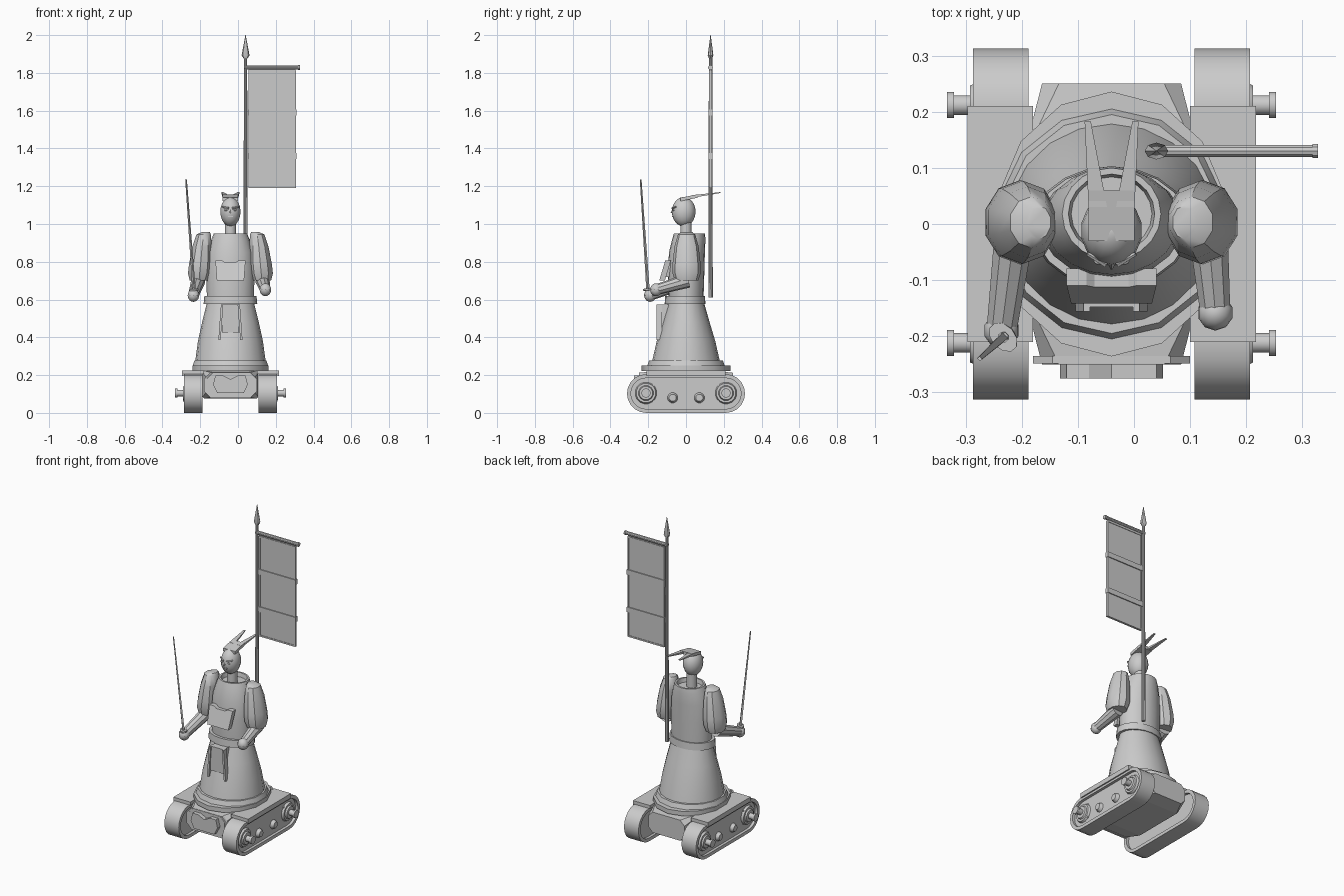
import bpy, bmesh, math
from mathutils import Vector

if "Cube" in bpy.data.objects:
    bpy.data.objects.remove(bpy.data.objects["Cube"], do_unlink=True)

grey = bpy.data.materials.new("light_grey")
grey.use_nodes = True
grey.diffuse_color = (0.6, 0.6, 0.6, 1)
grey.node_tree.nodes["Principled BSDF"].inputs["Base Color"].default_value = (0.6, 0.6, 0.6, 1)
CX = -0.04  # centre line of the body


def finish(name, bm, smooth=True):
    bmesh.ops.recalc_face_normals(bm, faces=bm.faces)
    mesh = bpy.data.meshes.new(name)
    bm.to_mesh(mesh)
    bm.free()
    ob = bpy.data.objects.new(name, mesh)
    bpy.context.collection.objects.link(ob)
    mesh.materials.append(grey)
    if smooth:
        bpy.ops.object.select_all(action='DESELECT')
        ob.select_set(True)
        bpy.context.view_layer.objects.active = ob
        bpy.ops.object.shade_smooth_by_angle(angle=math.radians(35))
    return ob


def skin(name, rings, smooth=True, closed=False):
    """Bridge a list of point rings; cap the ends, or join last to first."""
    bm = bmesh.new()
    vs = [[bm.verts.new(p) for p in r] for r in rings]
    n = len(vs[0])
    pairs = list(zip(vs, vs[1:])) + ([(vs[-1], vs[0])] if closed else [])
    for a, b in pairs:
        for i in range(n):
            bm.faces.new((a[i], a[(i + 1) % n], b[(i + 1) % n], b[i]))
    if not closed:
        bm.faces.new(vs[0])
        bm.faces.new(vs[-1])
    return finish(name, bm, smooth)


def lathe(name, rows, n=14):
    """Stack of ellipses, each (x, y, z, rx, ry)."""
    ang = [2 * math.pi * i / n + math.pi / 2 for i in range(n)]
    return skin(name, [[(x + rx * math.cos(a), y + ry * math.sin(a), z) for a in ang]
                       for x, y, z, rx, ry in rows])


def rod(name, p0, p1, r0, r1=None, n=12, flat=1.0):
    """Tapered bar between two points; flat squashes one cross axis."""
    p0, p1 = Vector(p0), Vector(p1)
    r1 = r0 if r1 is None else r1
    q = (p1 - p0).to_track_quat('Z', 'Y')
    ang = [2 * math.pi * (i + 0.5) / n for i in range(n)]
    return skin(name, [[p + q @ Vector((r * math.cos(a), r * flat * math.sin(a), 0)) for a in ang]
                       for p, r in ((p0, r0), (p1, r1))])


def box(name, x0, x1, y0, y1, z0, z1):
    return skin(name, [[(x0, y0, z), (x1, y0, z), (x1, y1, z), (x0, y1, z)] for z in (z0, z1)], False)


def ball(name, c, rx, ry, rz, n=14):
    bm = bmesh.new()
    bmesh.ops.create_uvsphere(bm, u_segments=n, v_segments=10, radius=1)
    for v in bm.verts:
        v.co = Vector((v.co.x * rx, v.co.y * ry, v.co.z * rz)) + Vector(c)
    return finish(name, bm)


def plate(name, pts, y_of_z, thick):
    """Front-facing outline of (x offset, z) points, following a slope."""
    return skin(name, [[(CX + x, y_of_z(z) + d, z) for x, z in pts] for d in (0, thick)], False)


def stadium(x, r, half=0.21, zc=0.1025, n=10):
    pts = []
    for s in (1, -1):
        for i in range(n + 1):
            a = math.pi * i / n - math.pi / 2
            pts.append((x, s * (half + r * math.cos(a)), zc + s * r * math.sin(a)))
    return pts


# Tracks, wheels and fenders
for side, s in (("left", 1), ("right", -1)):
    X = lambda d: CX + s * d
    a, b, R, r = X(0.148), X(0.247), 0.1025, 0.082
    skin(side + "_track", [stadium(a, R), stadium(b, R), stadium(b, r), stadium(a, r)], closed=True)
    skin(side + "_track_panel", [stadium(X(0.165), 0.083), stadium(X(0.23), 0.083)])
    box(side + "_fender", *sorted((X(0.14), X(0.257))), -0.21, 0.21, 0.205, 0.225)
    box(side + "_fender_lip", *sorted((X(0.249), X(0.257))), -0.21, 0.21, 0.196, 0.225)
    for end, y in (("front", -0.212), ("back", 0.212)):
        nm = side + "_" + end
        rod(nm + "_wheel_rim", (X(0.225), y, 0.105), (X(0.243), y, 0.105), 0.06, 0.052, 16)
        rod(nm + "_wheel_disc", (X(0.24), y, 0.105), (X(0.252), y, 0.105), 0.042, 0.036, 12)
        rod(nm + "_axle", (X(0.24), y, 0.105), (X(0.281), y, 0.105), 0.018)
        rod(nm + "_hub_cap", (X(0.281), y, 0.105), (X(0.293), y, 0.105), 0.024)
        rod(nm + "_road_wheel", (X(0.225), y / 3, 0.08), (X(0.25), y / 3, 0.08), 0.03, 0.019)
        for dz in (-0.04, 0.04):
            ob = y * 0.83
            rod(nm + "_bolt", (X(0.225), ob, 0.105 + dz), (X(0.235), ob, 0.105 + dz), 0.007, n=6)


# Hull between the tracks
def hull_ring(y, w, z0, z1, c):
    return [(CX + x, y, z) for x, z in ((-w + c, z0), (w - c, z0), (w, z0 + c), (w, z1 - c),
                                        (w - c, z1), (-w + c, z1), (-w, z1 - c), (-w, z0 + c))]


skin("hull", [hull_ring(-0.25, 0.124, 0.085, 0.212, 0.03), hull_ring(-0.16, 0.147, 0.075, 0.222, 0.01),
              hull_ring(0.16, 0.147, 0.075, 0.222, 0.01), hull_ring(0.25, 0.124, 0.085, 0.212, 0.03)], False)
skin("hull_nose", [hull_ring(-0.249, 0.14, 0.08, 0.214, 0.035), hull_ring(-0.235, 0.14, 0.08, 0.214, 0.035)], False)
emblem = [(-0.07, 0.105), (0.07, 0.105), (0.092, 0.15), (0.08, 0.198), (0.04, 0.198),
          (0, 0.178), (-0.04, 0.198), (-0.08, 0.198), (-0.092, 0.15)]
plate("hull_front_plate", emblem, lambda z: -0.275, 0.03)

# Skirt with hem rings, belt and torso
lathe("skirt_base", [(CX, 0, 0.222, 0.207, 0.236), (CX, 0, 0.25, 0.207, 0.236)])
lathe("skirt_hem", [(CX, 0, 0.25, 0.205, 0.205), (CX, 0, 0.278, 0.195, 0.195)])
lathe("skirt", [(CX, 0, 0.27, 0.187, 0.18), (CX, 0, 0.38, 0.172, 0.155),
                (CX, 0, 0.48, 0.15, 0.125), (CX, 0, 0.585, 0.124, 0.095)], 20)
lathe("belt", [(CX, -0.005, 0.577, 0.142, 0.108), (CX, -0.005, 0.62, 0.138, 0.105)], 20)
lathe("torso", [(CX, 0, 0.61, 0.125, 0.093), (CX, 0, 0.74, 0.127, 0.097), (CX, 0.005, 0.85, 0.12, 0.095),
                (CX, 0.015, 0.92, 0.1, 0.088), (CX, 0.018, 0.95, 0.088, 0.082),
                (CX, 0.018, 0.95, 0.077, 0.071), (CX, 0.018, 0.925, 0.072, 0.066)], 20)

# Chest plate and apron
plate("chest_plate", [(-0.072, 0.7), (0.072, 0.7), (0.08, 0.808), (0.045, 0.808), (0.03, 0.798),
                      (-0.03, 0.798), (-0.045, 0.808), (-0.08, 0.808)],
      lambda z: -0.142 + (z - 0.7) * 0.3, 0.03)
plate("chest_plate_back", [(-0.05, 0.72), (0.05, 0.72), (0.06, 0.79), (-0.06, 0.79)], lambda z: -0.115, 0.04)
plate("apron", [(-0.045, 0.425), (0.045, 0.425), (0.045, 0.575), (-0.045, 0.575)], lambda z: -0.148, 0.06)
for s in (1, -1):
    plate("apron_edge", [(s * 0.052, 0.385), (s * 0.064, 0.385), (s * 0.05, 0.575), (s * 0.038, 0.575)],
          lambda z: -0.156, 0.03)

# Neck, head and face
rod("neck", (CX, 0, 0.92), (CX, 0, 1.02), 0.03, n=14)
ball("head", (CX, -0.012, 1.065), 0.055, 0.063, 0.078)
rod("nose", (CX, -0.065, 1.075), (CX, -0.08, 1.058), 0.009, 0.002, 6)
box("mouth", CX - 0.014, CX + 0.014, -0.074, -0.06, 1.037, 1.042)
for s in (1, -1):
    rod("brow", (CX + s * 0.01, -0.072, 1.083), (CX + s * 0.043, -0.053, 1.091), 0.006, 0.004, 6)
    ball("eye", (CX + s * 0.023, -0.066, 1.073), 0.009, 0.007, 0.005, 8)

# Helmet crest and swept-back horns
skin("helmet_crest", [[(CX + x, y, z + 0.2 * y + d) for x, y, z in
                       ((-0.041, -0.03, 1.127), (0.041, -0.03, 1.127), (0.041, 0.06, 1.127), (-0.041, 0.06, 1.127))]
                      for d in (0, 0.018)], False)
for s in (1, -1):
    def horn_ring(x0, x1, y, z, t):
        return [(CX + s * x0, y, z), (CX + s * x1, y, z), (CX + s * x1, y, z + t), (CX + s * x0, y, z + t)]
    skin("horn", [horn_ring(0.008, 0.041, 0.03, 1.138, 0.014),
                  horn_ring(0.037, 0.048, 0.183, 1.164, 0.005)], False)

# Sleeves, forearms and hands
for side, s, hand in (("right", -1, (-0.236, -0.19, 0.622)), ("left", 1, (0.145, -0.158, 0.652))):
    rows = ((0.13, 0.957, 0.022, 0.03), (0.142, 0.945, 0.04, 0.046), (0.15, 0.88, 0.054, 0.064),
            (0.158, 0.79, 0.064, 0.074), (0.163, 0.74, 0.065, 0.075), (0.166, 0.7, 0.052, 0.062))
    lathe(side + "_sleeve", [(CX + s * d, 0.003, z, rx, ry) for d, z, rx, ry in rows], 10)
    elbow = (CX + s * 0.17, 0.01, 0.7)
    rod(side + "_forearm", elbow, hand, 0.038, 0.028, 10)
    ball(side + "_hand", hand, 0.032, 0.032, 0.034, 10)

# Sword
low, tip = Vector((-0.229, -0.198, 0.6)), Vector((-0.275, -0.24, 1.236))
rod("sword_grip", low, low.lerp(tip, 0.1), 0.01, n=8)
rod("sword_guard", low.lerp(tip, 0.075), low.lerp(tip, 0.09), 0.03, n=10, flat=0.7)
rod("sword_blade", low.lerp(tip, 0.08), tip, 0.01, 0.005, 4, 0.8)

# Banner on its pole
PX, PY = 0.04, 0.13
rod("banner_pole", (PX, PY, 0.61), (PX, PY, 1.89), 0.012, 0.009, 10)
lathe("spear_tip", [(PX, PY, 1.875, 0.01, 0.008), (PX, PY, 1.893, 0.021, 0.015), (PX, PY, 2.0, 0.001, 0.001)], 8)
rod("banner_bar", (0.033, PY, 1.828), (0.318, PY, 1.828), 0.011, n=10)
rod("banner_bar_cap", (0.318, PY, 1.828), (0.328, PY, 1.828), 0.013, n=10)
box("banner_cloth", 0.056, 0.305, PY - 0.004, PY + 0.004, 1.19, 1.818)
for x in (0.056, 0.298):
    box("banner_side_hem", x, x + 0.009, PY - 0.007, PY + 0.007, 1.19, 1.812)
for z in (1.19, 1.803):
    box("banner_end_hem", 0.056, 0.307, PY - 0.007, PY + 0.007, z, z + 0.009)
for z in (1.575, 1.343):
    box("banner_band", 0.052, 0.309, PY - 0.01, PY + 0.01, z, z + 0.032)
